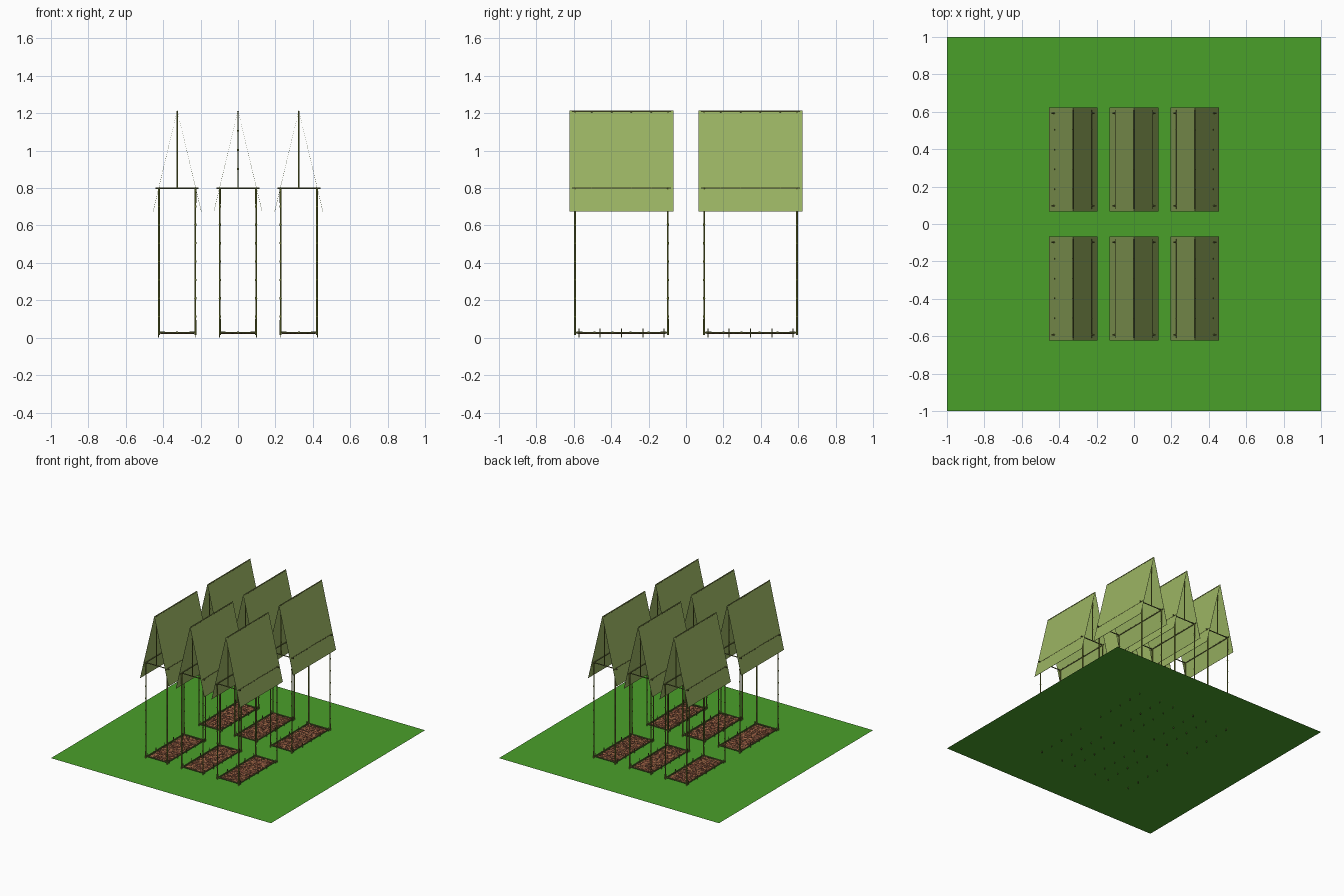
import bpy, bmesh, math, random
from mathutils import Vector

random.seed(4)
cube = bpy.data.objects.get("Cube")
if cube:
    bpy.data.objects.remove(cube)


def material(name, hex_code):
    srgb = [int(hex_code[i:i + 2], 16) / 255 for i in (0, 2, 4)]
    color = [((c + 0.055) / 1.055) ** 2.4 for c in srgb] + [1]
    mat = bpy.data.materials.new(name)
    mat.use_nodes = True
    mat.diffuse_color = color
    mat.node_tree.nodes["Principled BSDF"].inputs["Base Color"].default_value = color
    return mat


GRASS = material("grass green", "4aa02a")
CANVAS = material("olive canvas", "9bb463")
BAMBOO = material("bamboo", "7f8a3a")
DARK_BAMBOO = material("weathered bamboo", "666b38")
SOIL = material("brown soil", "9a6544")
RED_SOIL = material("reddish soil", "8c4f3c")
DARK_SOIL = material("dark soil", "5f4030")


def finish(name, bm, *mats):
    mesh = bpy.data.meshes.new(name)
    bm.to_mesh(mesh)
    bm.free()
    for mat in mats:
        mesh.materials.append(mat)
    obj = bpy.data.objects.new(name, mesh)
    bpy.context.collection.objects.link(obj)
    return obj


def pole(bm, start, end, radius=0.005, segment=0.1, sides=12):
    """Bamboo pole: a stack of rings with a slight swelling at each joint."""
    a, b = Vector(start), Vector(end)
    axis = b - a
    turn = Vector((0, 0, 1)).rotation_difference(axis)
    count = max(1, round(axis.length / segment))
    stations = [(0, 1)]
    for i in range(1, count):
        t, d = i / count, 0.006 / axis.length
        stations += [(t - d, 0.95), (t, 1.2), (t + d, 0.95)]
    stations.append((1, 1))
    rings = []
    for t, scale in stations:
        ring = []
        for k in range(sides):
            ang = math.tau * k / sides
            offset = Vector((math.cos(ang), math.sin(ang), 0)) * radius * scale
            ring.append(bm.verts.new(a + axis * t + turn @ offset))
        rings.append(ring)
    for low, high in zip(rings, rings[1:]):
        for k in range(sides):
            n = (k + 1) % sides
            bm.faces.new((low[k], low[n], high[n], high[k])).smooth = True
    bm.faces.new(rings[0][::-1])
    bm.faces.new(rings[-1])


GROUND, EAVE, RIDGE = 0.015, 0.8, 1.208
HX, HY = 0.097, 0.248   # half spacing of the posts


def build_shelter(cx, cy, tag):
    # Corner posts and king posts
    bm = bmesh.new()
    for sy in (-1, 1):
        y = cy + sy * HY
        for sx in (-1, 1):
            pole(bm, (cx + sx * HX, y, GROUND), (cx + sx * HX, y, EAVE))
        pole(bm, (cx, y, EAVE), (cx, y, RIDGE), 0.004)
    finish("posts_" + tag, bm, BAMBOO)

    # Tie rails and ridge pole
    bm = bmesh.new()
    for s in (-1, 1):
        x, y = cx + s * HX, cy + s * HY
        pole(bm, (cx - 0.115, y, EAVE), (cx + 0.115, y, EAVE), 0.004)
        pole(bm, (x, cy - 0.265, EAVE), (x, cy + 0.265, EAVE), 0.004)
    pole(bm, (cx, cy - 0.265, RIDGE), (cx, cy + 0.265, RIDGE), 0.0035)
    finish("rails_" + tag, bm, DARK_BAMBOO)

    # Steep canvas roof folded over the ridge
    bm = bmesh.new()
    profile = [(-0.129, 0.674), (0, 1.215), (0.129, 0.674)]
    rows = [[bm.verts.new((cx + x, cy + y, z)) for x, z in profile]
            for y in (-0.278, 0.278)]
    for i in range(2):
        bm.faces.new((rows[0][i], rows[0][i + 1], rows[1][i + 1], rows[1][i]))
    roof = finish("canvas_roof_" + tag, bm, CANVAS)
    cloth = roof.modifiers.new("cloth thickness", "SOLIDIFY")
    cloth.thickness = 0.0015
    cloth.offset = 0

    # Low bed edging held by pegs
    bm = bmesh.new()
    for s in (-1, 1):
        x, y = cx + s * 0.094, cy + s * 0.238
        pole(bm, (x, cy - 0.24, 0.027), (x, cy + 0.24, 0.027))
        pole(bm, (cx - 0.1, y, 0.027), (cx + 0.1, y, 0.027))
        for i in range(-2, 3):
            px, py = cx + s * 0.099, cy + i * 0.114
            pole(bm, (px, py, 0), (px, py, 0.048), 0.0025)
    finish("bed_edging_" + tag, bm, DARK_BAMBOO)

    # Rough soil
    bm = bmesh.new()
    bmesh.ops.create_grid(bm, x_segments=18, y_segments=44, size=1)
    for v in bm.verts:
        edge = max(abs(v.co.x), abs(v.co.y)) > 0.99
        jitter = 0 if edge else 0.002
        v.co = (cx + v.co.x * 0.091 + random.uniform(-jitter, jitter),
                cy + v.co.y * 0.236 + random.uniform(-jitter, jitter),
                0.02 if edge else random.uniform(0.021, 0.031))
    bmesh.ops.triangulate(bm, faces=bm.faces[:])
    for f in bm.faces:
        f.material_index = random.choice((0, 0, 1, 2))
    finish("soil_" + tag, bm, SOIL, RED_SOIL, DARK_SOIL)


# Lawn
lawn = bmesh.new()
bmesh.ops.create_grid(lawn, x_segments=1, y_segments=1, size=1)
bmesh.ops.translate(lawn, verts=lawn.verts[:], vec=(0, 0, GROUND))
finish("lawn", lawn, GRASS)

# Two rows of three shelters
for row, cy in (("front", -0.345), ("back", 0.345)):
    for col, cx in (("right", -0.325), ("middle", 0), ("left", 0.325)):
        build_shelter(cx, cy, row + "_" + col)
